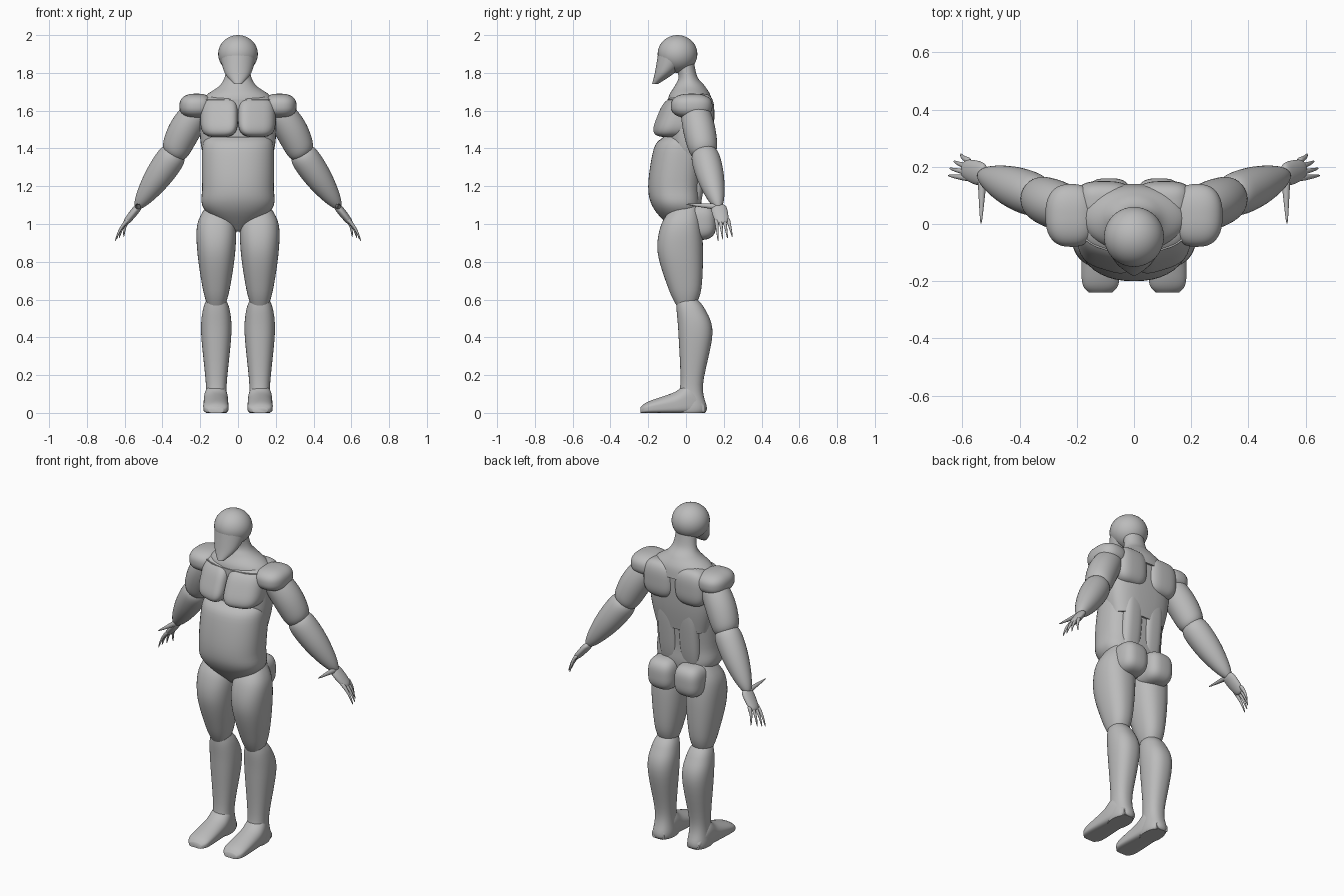
import bpy, bmesh
from math import sin, cos, pi, radians, copysign
from mathutils import Vector

cube = bpy.data.objects.get("Cube")
if cube:
    bpy.data.objects.remove(cube)

grey = bpy.data.materials.new("plain grey")
grey.use_nodes = True
tone = (0.5, 0.5, 0.5, 1)
grey.diffuse_color = tone
grey.node_tree.nodes["Principled BSDF"].inputs["Base Color"].default_value = tone

SIDES = 40
ROWS = 28
angles = [2 * pi * i / SIDES for i in range(SIDES)]


def rounded(value, roundness):
    """Square off a sine or cosine; two is a plain ellipse."""
    return copysign(abs(value) ** (2 / roundness), value)


def skin(name, rings, mirror):
    """Join rings of points into a closed smooth part."""
    bm = bmesh.new()
    loops = [[bm.verts.new(point) for point in ring] for ring in rings]
    for lower, upper in zip(loops, loops[1:]):
        for i in range(SIDES):
            bm.faces.new((lower[i - 1], lower[i], upper[i], upper[i - 1]))
    bm.faces.new(loops[0])
    bm.faces.new(loops[-1])
    bmesh.ops.recalc_face_normals(bm, faces=bm.faces)
    mesh = bpy.data.meshes.new(name)
    bm.to_mesh(mesh)
    bm.free()
    mesh.materials.append(grey)
    part = bpy.data.objects.new(name, mesh)
    bpy.context.collection.objects.link(part)
    bpy.ops.object.select_all(action='DESELECT')
    part.select_set(True)
    bpy.context.view_layer.objects.active = part
    bpy.ops.object.shade_smooth_by_angle(angle=radians(50))
    if mirror:
        part.modifiers.new("Mirror", 'MIRROR')


def between(before, start, end, after, t):
    """Smooth curve from start to end that respects the neighbours."""
    leave, arrive = (end - before) / 2, (after - start) / 2
    ease = t * t * (3 - 2 * t)
    return start + (end - start) * ease + t * (1 - t) * (leave * (1 - t) - arrive * t)


def loft(name, keys, middle=0, low=2, high=2, lengthwise=False):
    """Keys hold place, half width, low side and high side of each section."""
    keys = [Vector(key) for key in keys]
    padded = [keys[0], *keys, keys[-1]]
    steps = 6
    sections = [between(*padded[i:i + 4], step / steps)
                for i in range(len(keys) - 1) for step in range(steps)] + [keys[-1]]
    rings = []
    for place, half, near, far in sections:
        ring = []
        for a in angles:
            roundness = high if sin(a) > 0 else low
            across = middle + half * rounded(cos(a), roundness)
            depth = (near + far) / 2 + (far - near) / 2 * rounded(sin(a), roundness)
            ring.append((across, place, depth) if lengthwise else (across, depth, place))
        rings.append(ring)
    skin(name, rings, mirror=middle > 0)


def muscle(name, centre, size, roundness=2, lean_x=0, lean_z=0):
    """Rounded block whose front can lean sideways and upwards."""
    rings = []
    for row in range(ROWS):
        rise = pi * ((row + 0.5) / ROWS - 0.5)
        ring = []
        for a in angles:
            reach = rounded(cos(rise), roundness)
            x = size[0] * reach * rounded(cos(a), roundness)
            y = size[1] * reach * rounded(sin(a), roundness)
            z = size[2] * rounded(sin(rise), roundness)
            ring.append(Vector(centre) + Vector((x, y + lean_x * x + lean_z * z, z)))
        rings.append(ring)
    skin(name, rings, mirror=centre[0] > 0)


def limb(name, start, end, thick, thin, bulge=0, arch=0, depth=1):
    """Round-ended tapering limb on both sides, swelling in the middle."""
    start, end = Vector(start), Vector(end)
    along = (end - start).normalized()
    reference = Vector((0, 1, 0)) if abs(along.y) < abs(along.z) else Vector((0, 0, 1))
    side = along.cross(reference).normalized()
    front = side.cross(along) * depth
    rings = []
    for row in range(ROWS):
        t = (1 - cos(pi * (row + 0.5) / ROWS)) / 2
        swell = sin(pi * t)
        tip = (1 - abs(2 * t - 1) ** 8) ** 0.5
        radius = (thick + (thin - thick) * t + bulge * swell) * tip
        centre = start.lerp(end, t) + Vector((arch, 0, arch)) * swell
        rings.append([centre + (front * cos(a) + side * sin(a)) * radius for a in angles])
    skin(name, rings, mirror=True)


# Head with a long pointed face
muscle("skull", centre=(0, -0.045, 1.9), size=(0.105, 0.105, 0.1))
loft("face", [(1.74, 0.02, -0.18, -0.15), (1.8, 0.07, -0.165, -0.06), (1.9, 0.1, -0.148, 0.05)])

# Neck flowing into the shoulders
loft("neck", [(1.62, 0.21, -0.1, 0.14), (1.68, 0.17, -0.09, 0.13), (1.73, 0.1, -0.06, 0.1),
              (1.78, 0.07, -0.04, 0.06), (1.87, 0.06, -0.06, 0.04)])

# Trunk
loft("belly", [(0.96, 0.04, -0.06, 0.05), (1.08, 0.18, -0.17, 0.08), (1.2, 0.19, -0.2, 0.08),
               (1.4, 0.19, -0.17, 0.1), (1.46, 0.17, -0.12, 0.1)], low=2.2, high=2.8)
loft("rib_cage", [(1.3, 0.17, -0.08, 0.1), (1.45, 0.2, -0.1, 0.12), (1.66, 0.2, -0.1, 0.13)],
     low=2.4, high=2.8)

# Chest and back muscles, split along the middle
muscle("chest_muscles", centre=(0.1, -0.04, 1.57), size=(0.1, 0.1, 0.11),
       roundness=3.4, lean_x=0.3, lean_z=0.4)
muscle("shoulder_blades", centre=(0.105, 0.08, 1.58), size=(0.1, 0.07, 0.11), roundness=3)
muscle("back_columns", centre=(0.07, 0.04, 1.26), size=(0.065, 0.06, 0.24),
       roundness=3, lean_z=0.1)
muscle("buttocks", centre=(0.088, 0.06, 1.01), size=(0.085, 0.1, 0.095), roundness=3)

# Arms
muscle("shoulder_caps", centre=(0.22, 0.03, 1.625), size=(0.09, 0.11, 0.065), roundness=2.5)
limb("upper_arms", start=(0.19, 0.04, 1.63), end=(0.35, 0.1, 1.35),
     thick=0.07, thin=0.07, bulge=0.015, arch=0.01)
limb("forearms", start=(0.32, 0.09, 1.4), end=(0.54, 0.175, 1.08),
     thick=0.075, thin=0.025, bulge=0.02)

# Hands with four fingers and a thumb that points forward
limb("palms", start=(0.52, 0.17, 1.1), end=(0.6, 0.195, 1), thick=0.02, thin=0.015, bulge=0.003, depth=2)
for n in range(4):
    limb(f"finger_{n + 1}", start=(0.575, 0.16 + 0.02 * n, 1.03),
         end=(0.65 - 0.005 * n * n, 0.17 + 0.025 * n, 0.91 + 0.007 * n),
         thick=0.012, thin=0.003, arch=0.007)
limb("thumbs", start=(0.53, 0.18, 1.09), end=(0.535, 0, 1.105), thick=0.018, thin=0.003)

# Legs
loft("thighs", [(1.1, 0.05, -0.06, 0.06), (1, 0.1, -0.13, 0.08), (0.85, 0.1, -0.15, 0.09),
                (0.65, 0.07, -0.09, 0.08), (0.55, 0.04, -0.04, 0.04)], middle=0.115, low=2.3, high=2.3)
loft("lower_legs", [(0.62, 0.04, -0.05, 0.04), (0.55, 0.07, -0.05, 0.1), (0.42, 0.08, -0.04, 0.14),
                    (0.15, 0.055, -0.03, 0.09), (0.03, 0.06, -0.06, 0.11), (0, 0.055, -0.06, 0.1)],
     middle=0.115, low=2.3, high=2.3)
loft("feet", [(-0.24, 0.04, 0, 0.03), (-0.2, 0.065, 0, 0.06), (-0.06, 0.065, 0, 0.11),
              (0.02, 0.06, 0, 0.16), (0.1, 0.04, 0, 0.05)], middle=0.117, low=5, lengthwise=True)
